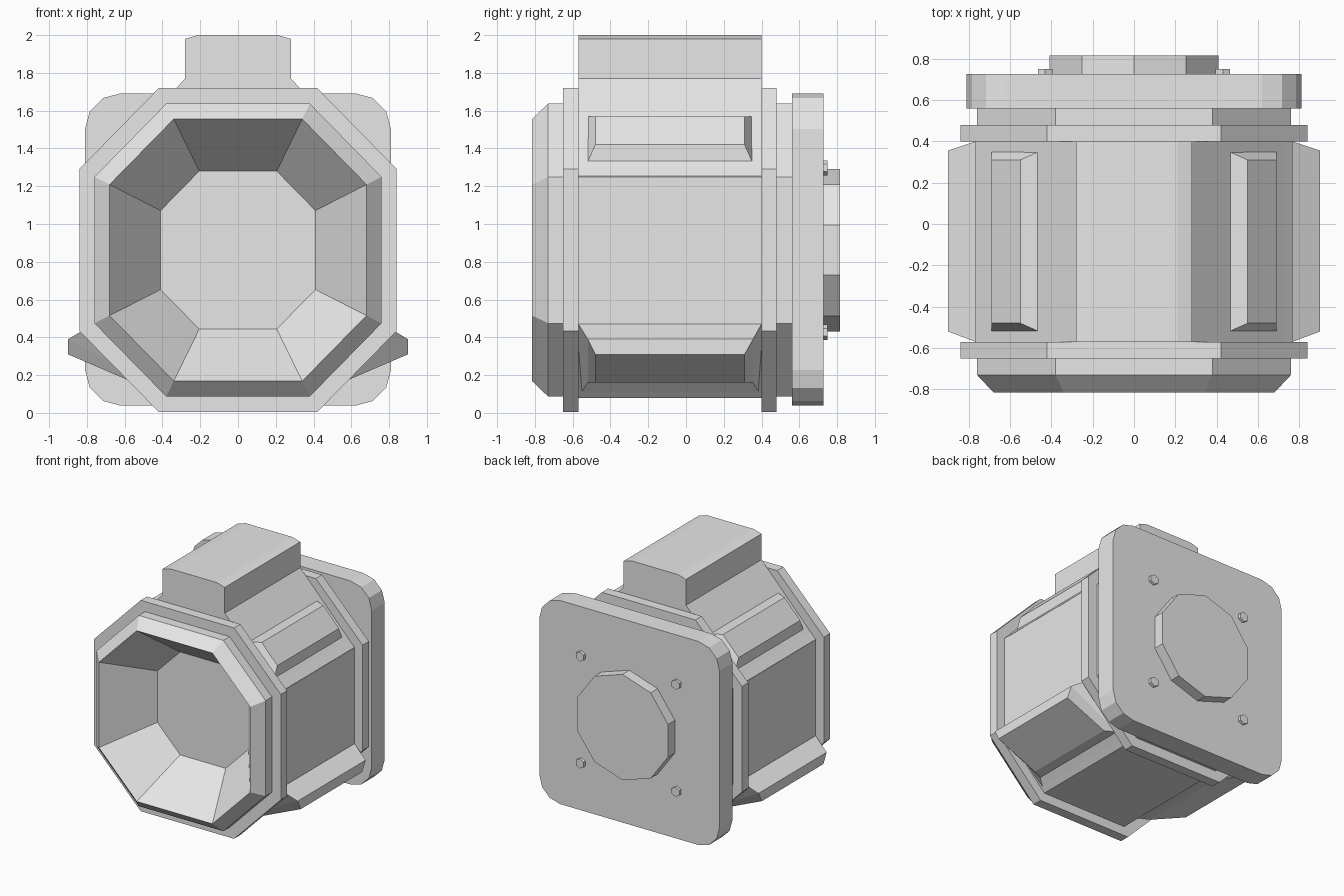
import bpy, bmesh, math

cube = bpy.data.objects.get("Cube")
if cube:
    bpy.data.objects.remove(cube, do_unlink=True)

GREY = (0.8, 0.8, 0.8, 1.0)
mat = bpy.data.materials.new("plain grey")
mat.use_nodes = True
mat.diffuse_color = GREY
mat.node_tree.nodes["Principled BSDF"].inputs["Base Color"].default_value = GREY

MID = 0.862  # height of the housing axis


def loft(name, rings):
    """Skin equal-length rings of points and cap both ends."""
    bm = bmesh.new()
    loops = [[bm.verts.new(p) for p in ring] for ring in rings]
    for a, b in zip(loops, loops[1:]):
        for i in range(len(a)):
            j = (i + 1) % len(a)
            bm.faces.new((a[i], a[j], b[j], b[i]))
    bm.faces.new(loops[0])
    bm.faces.new(loops[-1])
    bmesh.ops.recalc_face_normals(bm, faces=bm.faces)
    mesh = bpy.data.meshes.new(name)
    bm.to_mesh(mesh)
    bm.free()
    mesh.materials.append(mat)
    obj = bpy.data.objects.new(name, mesh)
    bpy.context.collection.objects.link(obj)
    return obj


def prism(name, profile, y0, y1):
    return loft(name, [[(x, y, z) for x, z in profile] for y in (y0, y1)])


def octagon(s, y):
    quarter = [(s, s / 2), (s / 2, s)]
    pts = quarter + [(-x, z) for x, z in reversed(quarter)]
    pts += [(-x, -z) for x, z in pts]
    return [(x, y, MID + z * 1.02) for x, z in pts]


def polygon(cx, cz, r, sides):
    steps = [math.tau * i / sides + math.pi / 2 for i in range(sides)]
    return [(cx + r * math.cos(a), cz + r * math.sin(a)) for a in steps]


def strip(side, inner, outer, y0, y1):
    """Rectangular ring on a sloping side, from two x/z points and a y span."""
    (xa, za), (xb, zb) = inner, outer
    return [(side * xa, y0, za), (side * xb, y0, zb),
            (side * xb, y1, zb), (side * xa, y1, za)]


# Housing: hollow front funnel, rim, two flanges, body and rear neck
stations = [(0.41, -0.45), (0.68, -0.815), (0.76, -0.73), (0.76, -0.65),
            (0.84, -0.65), (0.84, -0.57), (0.767, -0.57), (0.767, 0.40),
            (0.84, 0.40), (0.84, 0.48), (0.76, 0.48), (0.76, 0.56)]
loft("housing", [octagon(s, y) for s, y in stations])

# Top block with its sloping shoulders
half = [(0.21, 2.0), (0.28, 1.98), (0.28, 1.77), (0.768, 1.25), (0.36, 1.5)]
prism("top_block", half + [(-x, z) for x, z in reversed(half)], -0.57, 0.40)

# Raised panels on the upper slopes, flared fins on the lower slopes
for side, label in ((1, "left"), (-1, "right")):
    loft(label + "_upper_panel", [
        strip(side, (0.46, 1.57), (0.69, 1.33), -0.52, 0.35),
        strip(side, (0.55, 1.57), (0.69, 1.42), -0.48, 0.31)])
    loft(label + "_lower_fin", [
        strip(side, (0.385, 0.083), (0.767, 0.47), -0.57, 0.40),
        strip(side, (0.465, 0.16), (0.90, 0.39), -0.52, 0.355),
        strip(side, (0.55, 0.16), (0.90, 0.31), -0.48, 0.31)])

# Rear mounting plate with rounded corners
plate = []
for k, (sx, sz) in enumerate([(1, 1), (-1, 1), (-1, -1), (1, -1)]):
    for i in range(4):
        a = math.radians(90 * k + 30 * i)
        plate.append((sx * 0.62 + 0.19 * math.cos(a),
                      0.865 + sz * 0.637 + 0.19 * math.sin(a)))
prism("mounting_plate", plate, 0.56, 0.727)

# Rear disc and four bolts
prism("rear_disc", polygon(0, MID, 0.43, 10), 0.72, 0.815)
for sx, side in ((1, "left"), (-1, "right")):
    for sz, level in ((1, "upper"), (-1, "lower")):
        prism(f"{level}_{side}_bolt",
              polygon(sx * 0.43, MID + sz * 0.435, 0.04, 6), 0.72, 0.75)
